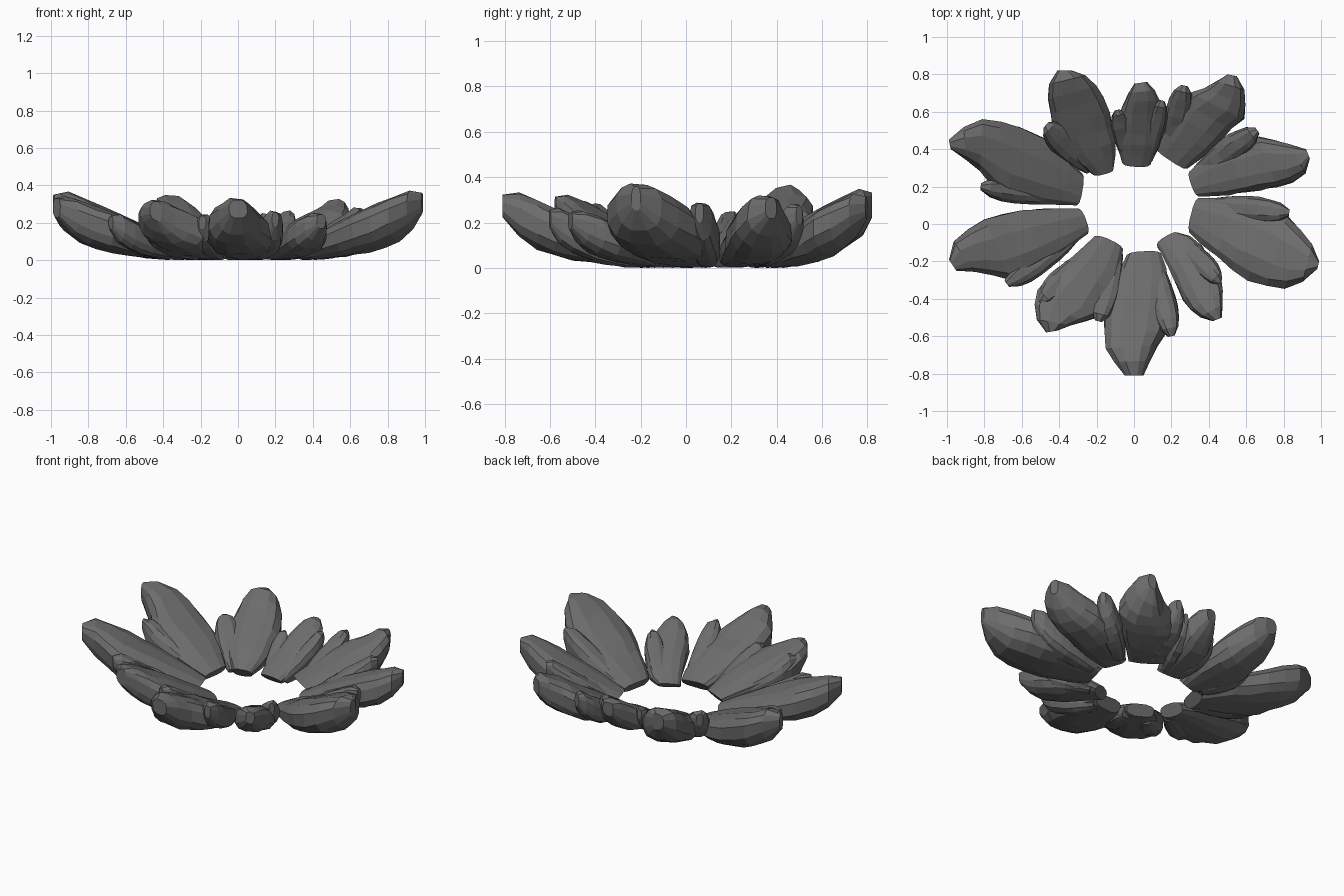
import bpy, bmesh, math, random
from mathutils import Vector

if "Cube" in bpy.data.objects:
    bpy.data.objects.remove(bpy.data.objects["Cube"])

random.seed(4)
stone = bpy.data.materials.new("dark grey stone")
stone.diffuse_color = (0.15, 0.15, 0.15, 1)
stone.use_nodes = True
stone.node_tree.nodes["Principled BSDF"].inputs["Base Color"].default_value = stone.diffuse_color

# Upswept profile along a boulder: distance, underside height, top height
PROFILE = [(0, 0, .18), (.2, .02, .38), (.45, .07, .60), (.65, .16, .77),
           (.8, .27, .90), (.93, .45, 1.0), (1, .66, .95)]
SIDES, STEPS = 12, 8


def heights(t):
    t = min(max(t, 0), 1)
    for (t0, l0, h0), (t1, l1, h1) in zip(PROFILE, PROFILE[1:]):
        if t <= t1:
            f = (t - t0) / (t1 - t0)
            return l0 + (l1 - l0) * f, h0 + (h1 - h0) * f


def resample(points):
    """Evenly spaced points along a polyline."""
    pts = [Vector(p) for p in points]
    lens = [(q - p).length for p, q in zip(pts, pts[1:])]
    out = []
    for k in range(STEPS + 1):
        d, i = sum(lens) * k / STEPS, 0
        while i < len(lens) - 1 and d > lens[i]:
            d -= lens[i]
            i += 1
        out.append(pts[i].lerp(pts[i + 1], min(d / lens[i], 1)))
    return out


def mass(bm, edge_a, edge_b, height):
    """Loft a rounded, faceted mass between two plan edges, foot to tip."""
    a, b = resample(edge_a), resample(edge_b)
    foot, tip = (a[0] + b[0]) / 2, (a[-1] + b[-1]) / 2
    axis = tip - foot
    unit = axis.normalized()
    rings = []
    for k, (p, q) in enumerate(zip(a, b)):
        c, half = (p + q) / 2, (q - p) / 2
        ring = []
        for i in range(SIDES):
            ang = 2 * math.pi * (i + .5) / SIDES
            u, v = math.cos(ang), math.sin(ang)
            u = math.copysign(abs(u) ** .75, u)
            v = math.copysign(abs(v) ** .75, v)
            pos = c + half * u * random.uniform(.95, 1.04)
            t = (pos - foot).dot(unit) / axis.length
            low, top = heights(t)
            z = (low + top) / 2 + v * (top - low) / 2 * random.uniform(.93, 1.06)
            # the inner end face leans under the top edge
            pos += unit * .05 * (1 - v) / 2 * (1 - k / STEPS) ** 2
            ring.append(bm.verts.new((pos.x, pos.y, max(0, z * height))))
        rings.append(ring)
    for r, s in zip(rings, rings[1:]):
        for i in range(SIDES):
            j = (i + 1) % SIDES
            bm.faces.new((r[i], r[j], s[j], s[i]))
    bm.faces.new(rings[0][::-1])
    bm.faces.new(rings[-1])


def lobe(bm, foot, tip, width, height):
    """Narrow ridge that breaks out of the main mass."""
    f, d = Vector(foot), Vector(tip) - Vector(foot)
    side = Vector((-d.y, d.x)).normalized() * width / 2
    shape = [(0, .5), (.3, .85), (.6, 1), (.82, .85), (.95, .55), (1, .25)]
    mass(bm, [f + d * t + side * w for t, w in shape],
         [f + d * t - side * w for t, w in shape], height)


def boulder(name, height, edge_a, edge_b, *lobes):
    bm = bmesh.new()
    mass(bm, edge_a, edge_b, height)
    for args in lobes:
        lobe(bm, *args)
    bmesh.ops.recalc_face_normals(bm, faces=bm.faces)
    me = bpy.data.meshes.new(name)
    bm.to_mesh(me)
    bm.free()
    me.materials.append(stone)
    bpy.context.collection.objects.link(bpy.data.objects.new(name, me))


# Each boulder: height, two plan edges from foot to tip, then its ridges
boulder("front_boulder", .34,
        [(-.04, -.15), (-.10, -.28), (-.16, -.42), (-.17, -.55), (-.15, -.68), (-.05, -.81)],
        [(.15, -.14), (.19, -.28), (.20, -.45), (.18, -.57), (.12, -.66), (.05, -.81)],
        ((.10, -.18), (.20, -.60), .15, .27))
boulder("front_left_boulder", .33,
        [(-.20, -.05), (-.36, -.19), (-.45, -.28), (-.54, -.38), (-.53, -.50), (-.47, -.58)],
        [(-.05, -.12), (-.07, -.27), (-.14, -.42), (-.18, -.50), (-.30, -.53), (-.41, -.57)],
        ((-.09, -.14), (-.19, -.52), .15, .25), ((-.2, -.14), (-.50, -.42), .16, .29))
boulder("left_boulder", .35,
        [(-.28, .09), (-.45, .09), (-.65, .07), (-.83, .02), (-.97, -.09), (-.99, -.19)],
        [(-.23, -.05), (-.38, -.16), (-.52, -.25), (-.66, -.30), (-.80, -.26), (-.95, -.25)],
        ((-.28, -.02), (-.68, -.32), .16, .25))
boulder("left_back_boulder", .37,
        [(-.26, .27), (-.42, .44), (-.62, .53), (-.79, .57), (-.95, .50), (-.99, .45)],
        [(-.29, .09), (-.48, .10), (-.68, .15), (-.78, .22), (-.83, .29), (-.98, .40)],
        ((-.32, .15), (-.82, .20), .15, .26))
boulder("back_left_boulder", .35,
        [(-.22, .25), (-.35, .35), (-.43, .48), (-.45, .60), (-.47, .72), (-.41, .82)],
        [(-.10, .28), (-.09, .42), (-.12, .58), (-.17, .70), (-.24, .79), (-.33, .82)],
        ((-.22, .29), (-.47, .53), .17, .26))
boulder("back_boulder", .29,
        [(-.07, .31), (-.09, .45), (-.08, .60), (-.04, .68), (0, .75)],
        [(.09, .30), (.13, .42), (.14, .55), (.14, .67), (.11, .72), (.07, .76)],
        ((-.03, .33), (-.09, .61), .11, .22), ((.07, .33), (.15, .66), .11, .26))
boulder("back_right_boulder", .33,
        [(.10, .40), (.17, .53), (.24, .66), (.30, .70), (.38, .73), (.50, .80)],
        [(.28, .28), (.40, .38), (.52, .50), (.60, .57), (.59, .72), (.55, .79)],
        ((.19, .38), (.27, .74), .15, .27))
boulder("right_back_boulder", .33,
        [(.28, .28), (.40, .38), (.53, .43), (.65, .47), (.75, .45), (.92, .40)],
        [(.33, .14), (.50, .15), (.68, .18), (.83, .21), (.93, .28), (.94, .35)],
        ((.33, .27), (.66, .50), .15, .29))
boulder("right_boulder", .38,
        [(.33, .15), (.50, .14), (.68, .12), (.80, .06), (.86, .01), (.97, -.13), (.99, -.20)],
        [(.28, -.04), (.40, -.15), (.55, -.28), (.77, -.36), (.90, -.31), (.98, -.24)],
        ((.36, .10), (.83, .06), .15, .30))
boulder("front_right_boulder", .26,
        [(.11, -.10), (.20, -.27), (.27, -.43), (.33, -.49), (.42, -.52)],
        [(.23, -.03), (.33, -.06), (.40, -.17), (.46, -.27), (.48, -.38), (.47, -.50)],
        ((.23, -.07), (.46, -.31), .13, .24))
